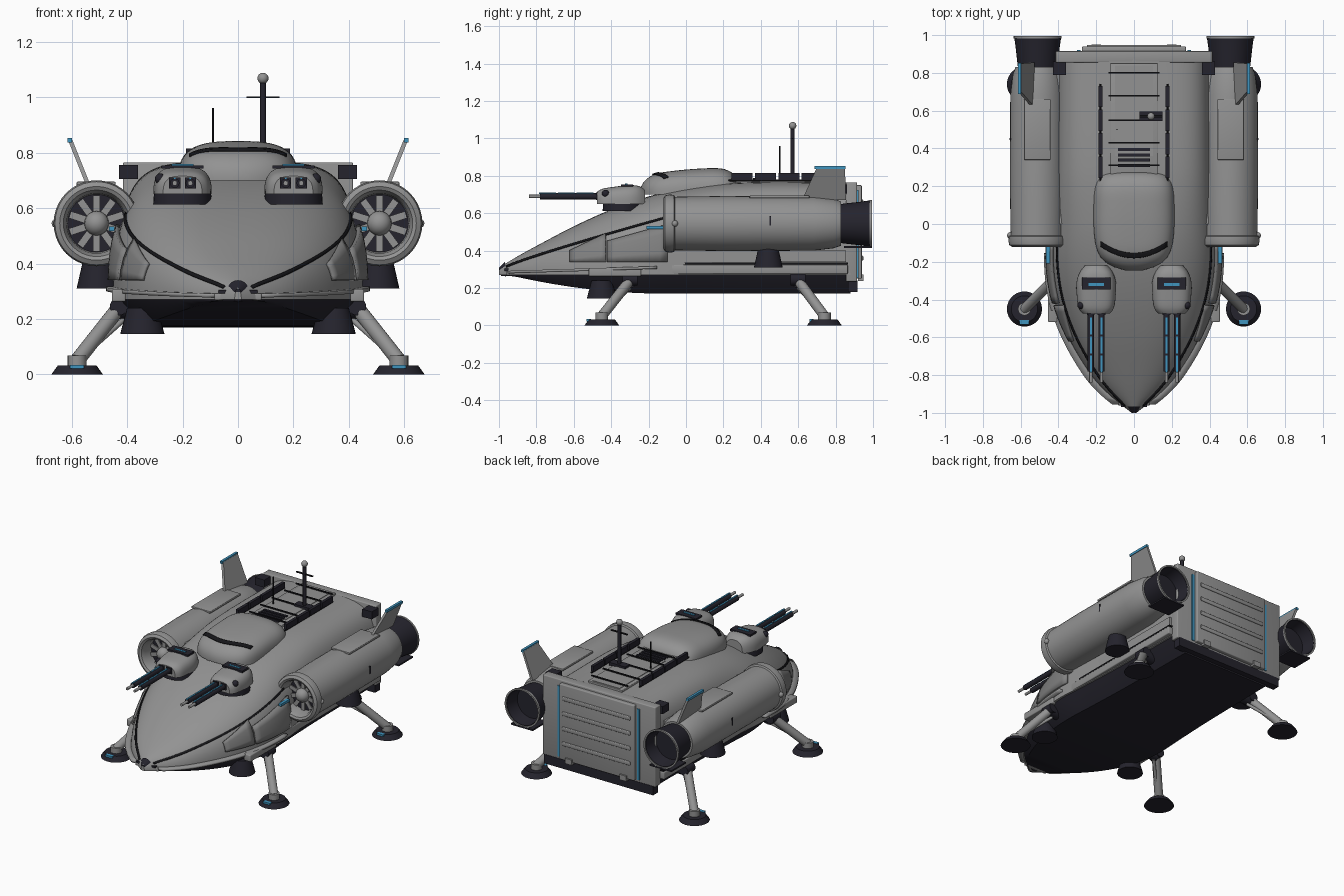
import bpy, bmesh
from math import pi, cos, sin, radians
from mathutils import Vector, Matrix

if bpy.data.objects.get("Cube"):
    bpy.data.objects.remove(bpy.data.objects["Cube"])


def material(name, rgb):
    m = bpy.data.materials.new(name)
    m.use_nodes = True
    m.diffuse_color = (*rgb, 1)
    m.node_tree.nodes["Principled BSDF"].inputs["Base Color"].default_value = (*rgb, 1)
    return m


HULL = material("hull grey", (0.29, 0.29, 0.29))
PANEL = material("panel grey", (0.22, 0.22, 0.22))
DARK = material("dark navy", (0.018, 0.017, 0.026))
BLACK = material("seam black", (0.008, 0.008, 0.01))
BLUE = material("accent blue", (0.05, 0.3, 0.52))


def finish(name, bm, mat):
    bmesh.ops.recalc_face_normals(bm, faces=bm.faces)
    me = bpy.data.meshes.new(name)
    bm.to_mesh(me)
    bm.free()
    me.materials.append(mat)
    ob = bpy.data.objects.new(name, me)
    bpy.context.collection.objects.link(ob)
    return ob


def box(name, c, size, mat, rot=None, bevel=0):
    bm = bmesh.new()
    bmesh.ops.create_cube(bm, size=1)
    bmesh.ops.scale(bm, vec=size, verts=bm.verts)
    if bevel:
        bmesh.ops.bevel(bm, geom=bm.edges[:], offset=bevel, segments=3, affect='EDGES', profile=0.5)
    m = Matrix.Translation(c) @ (rot or Matrix())
    bmesh.ops.transform(bm, matrix=m, verts=bm.verts)
    return finish(name, bm, mat)


def tube(name, p, q, r, mat, r2=None, segs=20):
    p, q = Vector(p), Vector(q)
    bm = bmesh.new()
    bmesh.ops.create_cone(bm, cap_ends=True, segments=segs, radius1=r,
                          radius2=r if r2 is None else r2, depth=(q - p).length)
    m = Matrix.Translation((p + q) / 2) @ (q - p).to_track_quat('Z', 'Y').to_matrix().to_4x4()
    bmesh.ops.transform(bm, matrix=m, verts=bm.verts)
    return finish(name, bm, mat)


def ball(name, c, r, mat):
    bm = bmesh.new()
    bmesh.ops.create_uvsphere(bm, u_segments=20, v_segments=12, radius=r)
    bmesh.ops.translate(bm, vec=c, verts=bm.verts)
    return finish(name, bm, mat)


def skin(name, rings, mat, loop=True, caps=True):
    """Bridge equal rows of points, as loops with optional end caps."""
    bm = bmesh.new()
    rows = [[bm.verts.new(p) for p in ring] for ring in rings]
    n = len(rows[0])
    for a, b in zip(rows, rows[1:]):
        for i in range(n if loop else n - 1):
            j = (i + 1) % n
            bm.faces.new((a[i], a[j], b[j], b[i]))
    if caps:
        bm.faces.new(rows[0])
        bm.faces.new(rows[-1])
    return finish(name, bm, mat)


def lathe(name, x, z, profile, mat, caps=True, segs=40):
    """Turn (y, radius) pairs about a lengthwise axis."""
    return skin(name, [[(x + r * cos(2 * pi * i / segs), y, z + r * sin(2 * pi * i / segs))
                        for i in range(segs)] for y, r in profile], mat, caps=caps)


def sheet(name, fn, mat, nu=16, nv=4, thick=0.008):
    ob = skin(name, [[fn(u / nu, v / nv) for v in range(nv + 1)] for u in range(nu + 1)], mat, False, False)
    mod = ob.modifiers.new("thickness", 'SOLIDIFY')
    mod.thickness, mod.offset = thick, 0


class Shell:
    """Lofted dome; stations hold y, half width, top height and roundness."""
    def __init__(self, base, stations):
        self.base, self.st = base, stations

    def at(self, y):
        s = self.st
        y = min(max(y, s[0][0]), s[-1][0])
        i = max(k for k in range(len(s) - 1) if s[k][0] <= y)
        t = (y - s[i][0]) / (s[i + 1][0] - s[i][0])

        def slope(k, c):
            a, b = max(k - 1, 0), min(k + 1, len(s) - 1)
            return (s[b][c] - s[a][c]) / (s[b][0] - s[a][0]) * (s[i + 1][0] - s[i][0])
        return [s[i][c] * (1 + 2 * t) * (1 - t) ** 2 + slope(i, c) * t * (1 - t) ** 2
                + s[i + 1][c] * t * t * (3 - 2 * t) + slope(i + 1, c) * t * t * (t - 1) for c in (1, 2, 3)]

    def x(self, y, z):
        w, top, n = self.at(y)
        return w * max(0, 1 - ((z - self.base) / (top - self.base)) ** n) ** (1 / n)

    def z(self, y, x):
        w, top, n = self.at(y)
        return self.base + (top - self.base) * max(0, 1 - abs(x / w) ** n) ** (1 / n)

    def ring(self, y, k=40):
        w, top, n = self.at(y)
        pts = []
        for i in range(k + 1):
            c, s = cos(pi * i / k), max(0, sin(pi * i / k))
            pts.append(((1 if c > 0 else -1) * w * abs(c) ** (2 / n), y, self.base + (top - self.base) * s ** (2 / n)))
        return pts

    def build(self, name, mat, k=44):
        a, b = self.st[0][0], self.st[-1][0]
        return skin(name, [self.ring(a + (b - a) * i / k) for i in range(k + 1)], mat)


# Upper hull, dark belly and nose
hull = Shell(0.27, [(-1, .012, .31, 2), (-.9, .138, .37, 2.2), (-.8, .228, .425, 2.4), (-.6, .348, .53, 2.6),
                    (-.4, .422, .62, 2.8), (-.2, .45, .69, 3.1), (0, .44, .735, 3.6),
                    (.3, .425, .765, 4.4), (.88, .415, .765, 4.8)])
hull.build("upper_hull", HULL)
belly = []
for i in range(41):
    y = -.99 + 1.87 * i / 40
    w = hull.at(y)[0]
    low = .17 + .11 * max(0, (-.1 - y) / .89) ** 2
    belly.append([(w - .005, y, .29), (w - .015, y, .265), (w * .78, y, low), (-w * .78, y, low),
                  (.015 - w, y, .265), (.005 - w, y, .29)])
skin("belly", belly, DARK)
tube("nose_tip", (0, -1, .298), (0, -.965, .3), .01, DARK, .04)
box("nose_lip", (0, -.935, .28), (.17, .05, .025), HULL, bevel=.005)
box("nose_visor", (0, -.945, .298), (.14, .05, .012), DARK)

# Cabin dome and windscreen
cabin = Shell(.7, [(-.245, .05, .735, 2.2), (-.22, .125, .775, 2.5), (-.17, .18, .807, 2.8), (-.08, .208, .825, 3),
                   (.1, .215, .84, 3), (.2, .207, .837, 3), (.255, .18, .81, 2.8), (.275, .14, .775, 2.6)])
cabin.build("cabin", HULL, 30)


def windscreen(u, v):
    x = -.175 + .35 * u
    y = -.18 + 2 * x * x + .026 * v
    return (x, y, cabin.z(y, x) + .003)


sheet("windscreen", windscreen, BLACK, 20, 4)

# Roof deck, ladder, grille, rails and masts
box("roof_deck", (0, .55, .765), (.25, .6, .025), HULL, bevel=.004)
box("deck_inset", (0, .6, .778), (.2, .48, .006), HULL)
for y in (.31, .43, .55, .68, .8):
    box("ladder_rung", (0, y, .79), (.27, .008, .008), BLACK)
for i in range(4):
    box("grille_bar", (0, .31 + .028 * i, .782), (.17, .016, .012), DARK)
for s in (-1, 1):
    for i in range(4):
        box("roof_rail", (s * .177, .30 + .125 * i, .797), (.02, .113, .036), DARK)
    tube("rail_bar", (s * .177, .2, .775), (s * .177, .74, .775), .006, BLACK, segs=8)
box("mast_foot", (.09, .57, .785), (.12, .05, .02), DARK)
tube("mast", (.09, .57, .77), (.09, .57, 1.06), .011, DARK)
box("mast_crossbar", (.09, .57, 1.0), (.12, .012, .006), BLACK)
ball("mast_ball", (.09, .57, 1.068), .02, HULL)
tube("whip_antenna", (-.09, .5, .76), (-.09, .5, .96), .004, BLACK, segs=8)

# Rear frame, ramp door and ribs
box("rear_frame", (0, .885, .5), (.83, .06, .53), HULL, bevel=.006)
box("ramp_door", (0, .92, .5), (.55, .04, .5), HULL, bevel=.006)
box("rear_sill", (0, .892, .21), (.8, .05, .06), DARK)
for i in range(4):
    box("door_rib", (0, .941, .36 + .1 * i), (.5, .014, .026), HULL, bevel=.005)

for s in (-1, 1):
    # Hull seam, armour panels, lower skirt and belt
    def seam(u, v):
        y = -.96 + .86 * u
        z = .31 + .265 * u ** .9 + .009 * v
        return (s * (hull.x(y, z) + .003), y, z)

    def panel(y0, y1, lo, hi, out):
        def fn(u, v):
            y = y0 + (y1 - y0) * u
            z = lo + (hi + .09 * u - lo) * v
            return (s * (hull.x(y, z) + out), y, z)
        return fn

    def skirt(u, v):
        y = -.955 + .8 * u
        return (s * (hull.at(y)[0] - .03 + (.075 - .02 * u) * v), y, .285 + .025 * u)

    sheet("hull_seam", seam, BLACK, 30, 1)
    sheet("front_armour", panel(-.62, -.43, .34, .40, .01), PANEL, 6, 4, .012)
    sheet("side_armour", panel(-.42, -.1, .34, .45, .012), PANEL, 8, 4, .016)
    sheet("lower_skirt", skirt, HULL, 24, 1, .014)
    box("side_accent", (s * .455, -.165, .525), (.02, .09, .016), BLUE)
    box("belt", (s * .42, .34, .3), (.05, 1.05, .05), HULL, bevel=.006)
    box("belt_seam", (s * .425, .34, .332), (.03, 1.05, .01), BLACK)
    box("belt_upper", (s * .415, .38, .37), (.03, .95, .06), HULL)
    box("leg_mount_plate", (s * .43, -.38, .285), (.05, .28, .045), HULL, bevel=.006)
    box("rear_strip", (s * .292, .915, .49), (.018, .012, .47), BLUE)
    box("ramp_hinge", (s * .2, .935, .255), (.05, .03, .035), HULL)
    box("roof_corner_block", (s * .395, .825, .73), (.07, .07, .05), DARK)

    # Engine nacelle with fan and nozzle
    ex, ez = s * .51, .545
    lathe("nacelle", ex, ez, [(-.02, .104), (-.09, .108), (-.115, .12), (-.122, .133), (-.112, .15), (-.09, .155),
                              (-.065, .153), (-.06, .143), (.2, .147), (.68, .145), (.79, .132), (.83, .118)], HULL)
    tube("fan_back", (ex, -.032, ez), (ex, -.02, ez), .108, DARK, segs=32)
    for i in range(10):
        a = 2 * pi * (i + .5) / 10
        box("fan_blade", (ex + .066 * cos(a), -.045, ez + .066 * sin(a)), (.07, .008, .026), HULL,
            Matrix.Rotation(-a, 4, 'Y'))
    ball("fan_hub", (ex, -.05, ez), .044, HULL)
    ball("nacelle_knob", (s * .655, -.06, ez), .017, HULL)
    box("nacelle_hatch", (s * .512, .5, .688), (.14, .32, .014), HULL, bevel=.004)
    box("nacelle_slot", (s * .655, .45, .56), (.006, .008, .05), DARK)
    lathe("nozzle", ex, ez, [(.8, .1), (.84, .106), (.93, .116), (.987, .124), (.987, .114), (.9, .1)], DARK)
    lathe("nozzle_rim", ex, ez, [(.982, .117), (.982, .127), (.994, .127), (.994, .117), (.982, .117)], HULL, False)
    box("nozzle_flap", (ex, .92, .42), (.16, .15, .01), DARK)
    tube("lift_thruster", (s * .505, .44, .31), (s * .505, .44, .42), .077, DARK, .052, 28)
    box("engine_pylon", (s * .41, .4, .55), (.1, .8, .16), HULL)

    # Tail fin with accent tip
    fin = [(.535, .62, .67), (.535, .855, .67), (.605, .85, .845), (.605, .70, .845)]
    skin("tail_fin", [[(s * (x + d), y, z) for x, y, z in fin] for d in (-.008, .008)], HULL)
    box("fin_tip", (s * .606, .77, .845), (.016, .165, .016), BLUE)

    # Twin gun turret
    tx = s * .2
    tube("turret_base", (tx, -.34, .612), (tx, -.34, .652), .106, DARK, .103, 32)
    turret = Shell(.65, [(-.475, .07, .715, 3), (-.45, .092, .73, 3), (-.38, .103, .742, 3), (-.3, .103, .75, 3),
                         (-.25, .085, .745, 3), (-.22, .06, .725, 2.6)])
    body = turret.build("turret", HULL, 16)
    body.location.x = tx
    box("turret_top_panel", (tx, -.315, .748), (.15, .065, .012), DARK)
    box("turret_accent", (tx, -.32, .755), (.08, .014, .006), BLUE)
    ball("turret_sensor", (tx + s * .08, -.43, .705), .02, DARK)
    for d in (-.028, .028):
        x = tx + d
        box("gun_port", (x, -.472, .69), (.04, .02, .04), DARK)
        tube("barrel", (x, -.46, .69), (x, -.78, .69), .017, DARK, segs=12)
        tube("muzzle", (x, -.78, .69), (x, -.84, .69), .009, HULL, segs=12)
        for i in range(3):
            box("barrel_accent", (x, -.54 - .1 * i, .707), (.01, .09, .006), BLUE)

    # Landing legs, feet and front lift thruster
    for y, hip in ((-.45, -.3), (.74, .6)):
        fx = s * .58
        tube("foot", (fx, y, 0), (fx, y, .032), .093, DARK, .07, 28)
        tube("ankle", (fx, y, .03), (fx, y, .068), .034, HULL)
        tube("leg", (fx, y, .05), (s * .43, hip, .24), .027, HULL)
        tube("leg_piston", (s * .545, y + (hip - y) * .15, .08), (s * .41, hip, .2), .01, HULL, segs=12)
        tube("leg_hip", (s * .43, hip - .04, .245), (s * .43, hip + .04, .245), .032, DARK)
        tube("hip_arm", (s * .43, hip, .24), (s * .36, hip, .24), .04, DARK)
        box("foot_accent", (fx, y - .07, .028), (.05, .022, .012), BLUE)
    tube("front_thruster", (s * .345, -.45, .145), (s * .345, -.45, .24), .08, DARK, .055, 28)

# Smooth rounded surfaces while keeping edges sharp
bpy.ops.object.select_all(action='DESELECT')
for ob in bpy.context.collection.objects:
    if ob.type == 'MESH':
        ob.select_set(True)
        bpy.context.view_layer.objects.active = ob
bpy.ops.object.shade_smooth_by_angle(angle=radians(35))
